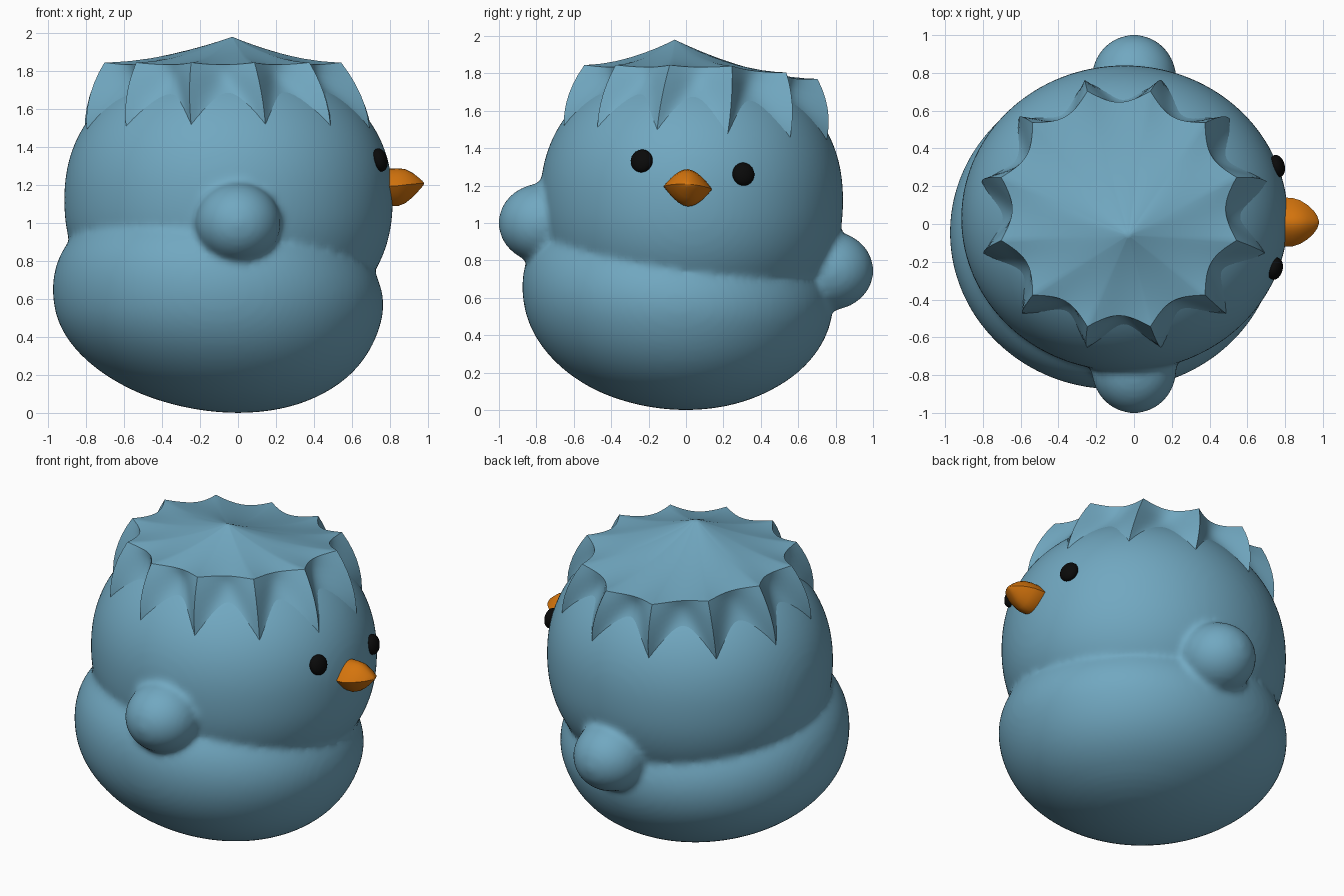
import bpy, bmesh, math
from mathutils import Vector, Matrix

if "Cube" in bpy.data.objects:
    bpy.data.objects.remove(bpy.data.objects["Cube"])

HEAD_C = Vector((-0.05, 0.03, 1.12))
HEAD_R = Vector((0.865, 0.81, 0.74))


def material(name, rgb):
    m = bpy.data.materials.new(name)
    m.diffuse_color = (*rgb, 1)
    m.use_nodes = True
    m.node_tree.nodes["Principled BSDF"].inputs["Base Color"].default_value = m.diffuse_color
    return m


BLUE = material("soft_blue", (0.165, 0.39, 0.53))
ORANGE = material("orange", (0.66, 0.175, 0.004))
BLACK = material("black", (0.003, 0.003, 0.003))


def finish(name, bm, mat, angle=60):
    bmesh.ops.recalc_face_normals(bm, faces=bm.faces)
    me = bpy.data.meshes.new(name)
    bm.to_mesh(me)
    bm.free()
    me.materials.append(mat)
    ob = bpy.data.objects.new(name, me)
    bpy.context.collection.objects.link(ob)
    bpy.ops.object.select_all(action='DESELECT')
    ob.select_set(True)
    bpy.context.view_layer.objects.active = ob
    bpy.ops.object.shade_smooth_by_angle(angle=math.radians(angle))
    return ob


def add_ball(bm, shape, segments=64):
    """Add a unit sphere whose points are moved by the shape function."""
    new = bmesh.ops.create_uvsphere(bm, u_segments=segments, v_segments=segments // 2, radius=1)
    for v in new["verts"]:
        v.co = shape(v.co.copy())


def head_width(z):
    """Width of the head at height z, as a share of its widest."""
    return max(0, 1 - abs((z - HEAD_C.z) / HEAD_R.z) ** 2.2) ** (1 / 2.2)


def body_shape(p):
    # squashed ball leaning back, upper half rising toward -x and -y
    z = 0.61 + (0.57 if p.z > 0 else 0.61) * p.z
    lean = math.sin(min(1, z / 0.5) * math.pi / 2)
    x, y = 0.87 * p.x, 0.83 * p.y
    k = min(1, max(0, (z - 0.1) / 0.65))
    return Vector((x - 0.105 * lean, y - 0.045 * lean, z - k * (0.06 * x + 0.075 * y)))


def head_shape(p):
    z = HEAD_C.z + HEAD_R.z * p.z
    flat = math.hypot(p.x, p.y)
    k = head_width(z) / flat if flat > 1e-4 else 0
    return Vector((HEAD_C.x + HEAD_R.x * p.x * k, HEAD_C.y + HEAD_R.y * p.y * k, z))


def wing_shape(y, z):
    return lambda p: Vector((0.225 * p.x, y + 0.235 * p.y, z + 0.212 * p.z))


def loft(bm, rings):
    """Join closed rings of equal length with quads."""
    vs = [[bm.verts.new(p) for p in r] for r in rings]
    n = len(vs[0])
    for a, b in zip(vs, vs[1:]):
        for i in range(n):
            j = (i + 1) % n
            bm.faces.new((a[i], a[j], b[j], b[i]))
    return vs


# Body, head and both wings, fused with soft creases
bm = bmesh.new()
add_ball(bm, body_shape, 96)
add_ball(bm, head_shape, 96)
add_ball(bm, wing_shape(-0.767, 1.0))
add_ball(bm, wing_shape(0.767, 0.745))
body = finish("body_head_and_wings", bm, BLUE, 180)
fuse = body.modifiers.new("fuse", 'REMESH')
fuse.mode, fuse.voxel_size, fuse.use_smooth_shade = 'VOXEL', 0.02, True
soften = body.modifiers.new("soften", 'SMOOTH')
soften.factor, soften.iterations = 0.5, 8

# Eyes: flattened balls lying on the head surface
for name, y, z in (("eye_front", -0.235, 1.33), ("eye_back", 0.305, 1.26)):
    dy, dz = (y - HEAD_C.y) / HEAD_R.y, (z - HEAD_C.z) / HEAD_R.z
    dx = math.sqrt(head_width(z) ** 2 - dy * dy)
    nrm = Vector((dx / HEAD_R.x, 0.7 * dy / HEAD_R.y, 0.7 * dz / HEAD_R.z)).normalized()
    p = Vector((HEAD_C.x + HEAD_R.x * dx, y, z)) + nrm * 0.007
    rot = nrm.to_track_quat('X', 'Z').to_matrix()
    size = Matrix.Diagonal((0.038, 0.06, 0.062))
    bm = bmesh.new()
    add_ball(bm, lambda v: p + rot @ size @ v, 32)
    finish(name, bm, BLACK)

# Beak: lens-shaped sections narrowing to a point (x, half width, half height)
bm = bmesh.new()
rings = []
for x, w, h in ((0.72, 0.12, 0.09), (0.79, 0.13, 0.098), (0.84, 0.128, 0.1),
                (0.88, 0.115, 0.09), (0.92, 0.09, 0.064), (0.95, 0.062, 0.036),
                (0.97, 0.034, 0.016), (0.98, 0.004, 0.003)):
    ring = []
    for i in range(32):
        a = 2 * math.pi * i / 32
        u = math.cos(a)
        s = math.copysign(1, math.sin(a)) * (1 - abs(u) ** 1.8)
        tip = max(0, (x - 0.84) / 0.14)
        ring.append((x, 0.01 + w * u, 1.188 + 0.02 * tip + h * s - 0.06 * w * u))
    rings.append(ring)
vs = loft(bm, rings)
bm.faces.new(vs[0])
bm.faces.new(vs[-1])
finish("beak", bm, ORANGE, 50)

# Crest: domed cap with twelve points whose ribs run down onto the head
N, PER = 12, 16
APEX = Vector((-0.03, -0.06, 1.98))


def crest_column(i):
    a = math.radians(15) + 2 * math.pi * i / (N * PER)
    c, s = math.cos(a), math.sin(a)
    t = (i % PER) / PER
    d = 2 * min(t, 1 - t)              # 0 at a rib, 1 midway between ribs
    f = 1 - (1 - d) ** 2
    r = 0.645 - 0.08 * f
    rim = Vector((-0.08 + r * c, 0.08 + r * s, 1.845 - 0.08 * max(0, s) ** 2))
    zb = 1.465 - 0.04 * s + 0.155 * f
    k = 0.985 * head_width(zb)
    foot = Vector((HEAD_C.x + HEAD_R.x * k * c, HEAD_C.y + HEAD_R.y * k * s, zb))
    bulge = Vector((c, s, 0)) * (0.035 * (1 - f) - 0.025 * f)
    col = []
    for q in (0.04, 0.12, 0.22, 0.35, 0.5, 0.65, 0.8, 0.92, 1):
        p = APEX.lerp(rim, q)
        reach = q * r / 0.645
        p.z = APEX.z + (rim.z - APEX.z) * (1 - (1 - reach) ** 1.8) - 0.015 * f * q ** 4
        col.append(p)
    rim = col[-1]
    for q in (0.15, 0.3, 0.45, 0.6, 0.75, 0.9, 1):
        col.append(rim.lerp(foot, q) + bulge * 4 * q * (1 - q))
    return col


bm = bmesh.new()
columns = [crest_column(i) for i in range(N * PER)]
vs = loft(bm, list(zip(*columns)))
top = bm.verts.new(APEX)
for i in range(N * PER):
    bm.faces.new((vs[0][i], vs[0][(i + 1) % (N * PER)], top))
finish("crest", bm, BLUE, 40)
